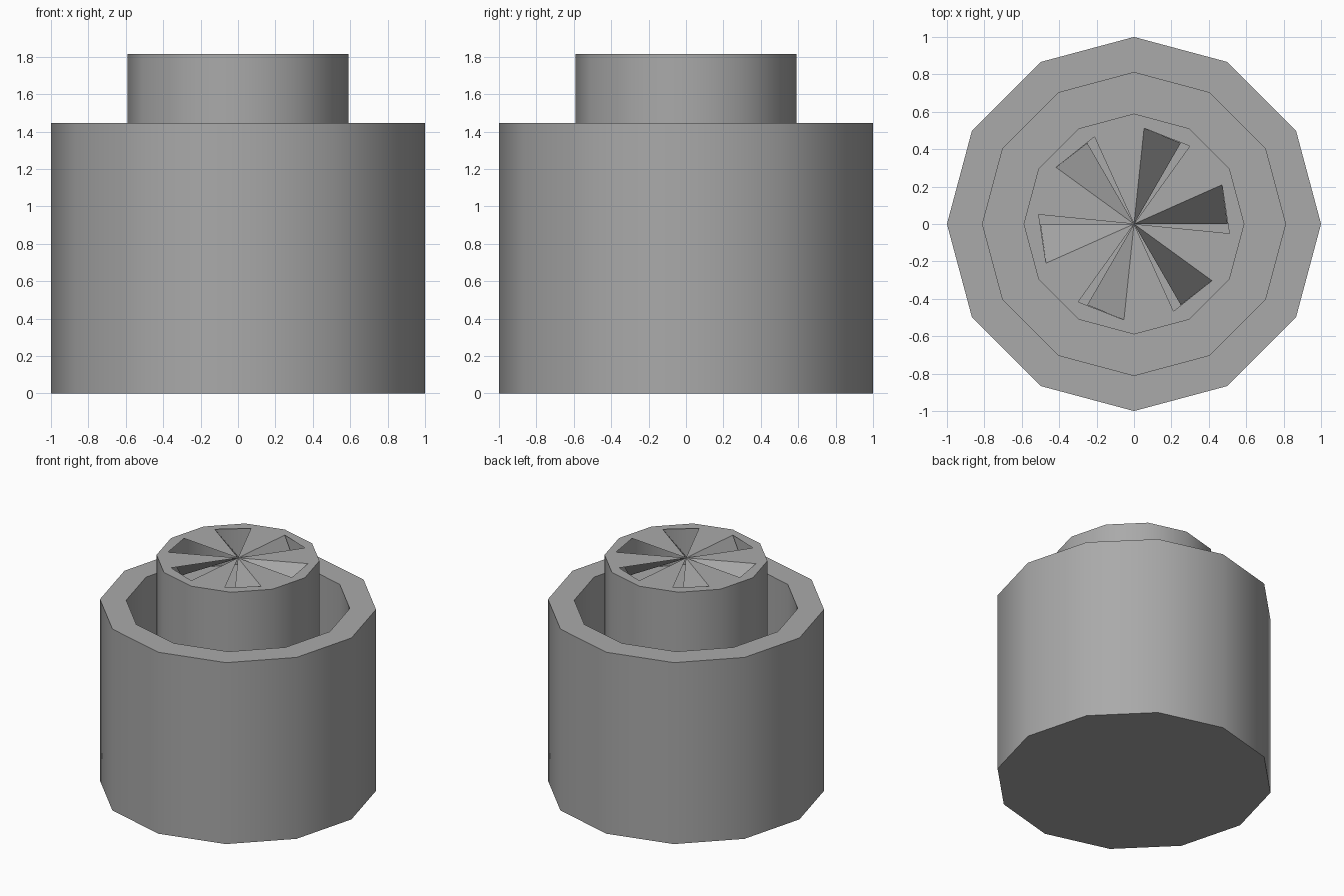
import bpy
import bmesh
from math import cos, sin, radians
from mathutils import Vector

if "Cube" in bpy.data.objects:
    bpy.data.objects.remove(bpy.data.objects["Cube"], do_unlink=True)

SIDES = 12
TOP = 1.815        # top of the column
RIM = 1.445        # top of the outer wall
GROOVE = 0.21      # floor of the ring groove
WELL = TOP - 0.3   # floor of the hollow under the vents

grey = bpy.data.materials.new("plain grey")
grey.use_nodes = True
colour = (0.4, 0.4, 0.4, 1.0)
grey.diffuse_color = colour
grey.node_tree.nodes["Principled BSDF"].inputs["Base Color"].default_value = colour


def polar(radius, degrees, z):
    a = radians(degrees)
    return Vector((radius * cos(a), radius * sin(a), z))


def finish(name, bm):
    mesh = bpy.data.meshes.new(name)
    bm.to_mesh(mesh)
    bm.free()
    mesh.materials.append(grey)
    obj = bpy.data.objects.new(name, mesh)
    bpy.context.collection.objects.link(obj)
    bpy.ops.object.select_all(action="DESELECT")
    obj.select_set(True)
    bpy.context.view_layer.objects.active = obj
    bpy.ops.object.shade_smooth_by_angle(angle=radians(40))
    return obj


def lathe(name, profile, cap_start=False, cap_end=False):
    """Turn a profile of (radius, z) into a twelve-sided shell."""
    bm = bmesh.new()
    rings = [[bm.verts.new(polar(r, i * 360 / SIDES, z)) for i in range(SIDES)]
             for r, z in profile]
    for low, high in zip(rings, rings[1:]):
        for i in range(SIDES):
            j = (i + 1) % SIDES
            bm.faces.new((low[i], low[j], high[j], high[i]))
    if cap_start:
        bm.faces.new(rings[0][::-1])
    if cap_end:
        bm.faces.new(rings[-1])
    return finish(name, bm)


# Outer tub, ring groove and central column
lathe("tub_and_column",
      [(1, 0), (1, RIM), (0.81, RIM), (0.81, GROOVE), (0.59, GROOVE), (0.59, TOP)],
      cap_start=True)

# Hollow under the vent openings
lathe("vent_well", [(0.54, TOP - 0.002), (0.54, WELL)], cap_end=True)

# Column top with six wedge openings
bm = bmesh.new()
centre = bm.verts.new((0, 0, TOP))
rim = [bm.verts.new(polar(0.59, 30 * i, TOP)) for i in range(SIDES)]
hinge = [bm.verts.new(polar(0.515, 60 * k + 24, TOP)) for k in range(6)]
lip = [bm.verts.new(polar(0.512, 60 * k - 5.6, TOP)) for k in range(6)]
for k in range(6):
    here, middle, after = rim[2 * k], rim[2 * k + 1], rim[(2 * k + 2) % SIDES]
    next_lip = lip[(k + 1) % 6]
    bm.faces.new((lip[k], here, middle, hinge[k]))
    bm.faces.new((centre, hinge[k], middle, next_lip))
    bm.faces.new((next_lip, middle, after))
finish("vent_plate", bm)

# Blades sloping down from one edge of each opening
bm = bmesh.new()
for k in range(6):
    corners = (Vector((0, 0, TOP)), polar(0.5, 60 * k, TOP - 0.27),
               polar(0.515, 60 * k + 24, TOP))
    upper = [bm.verts.new(p) for p in corners]
    bm.faces.new(upper)
    # Underside, set just below the upper face
    lower = [bm.verts.new(p - Vector((0, 0, 0.004))) for p in corners]
    bm.faces.new(lower[::-1])
finish("vent_blades", bm)
